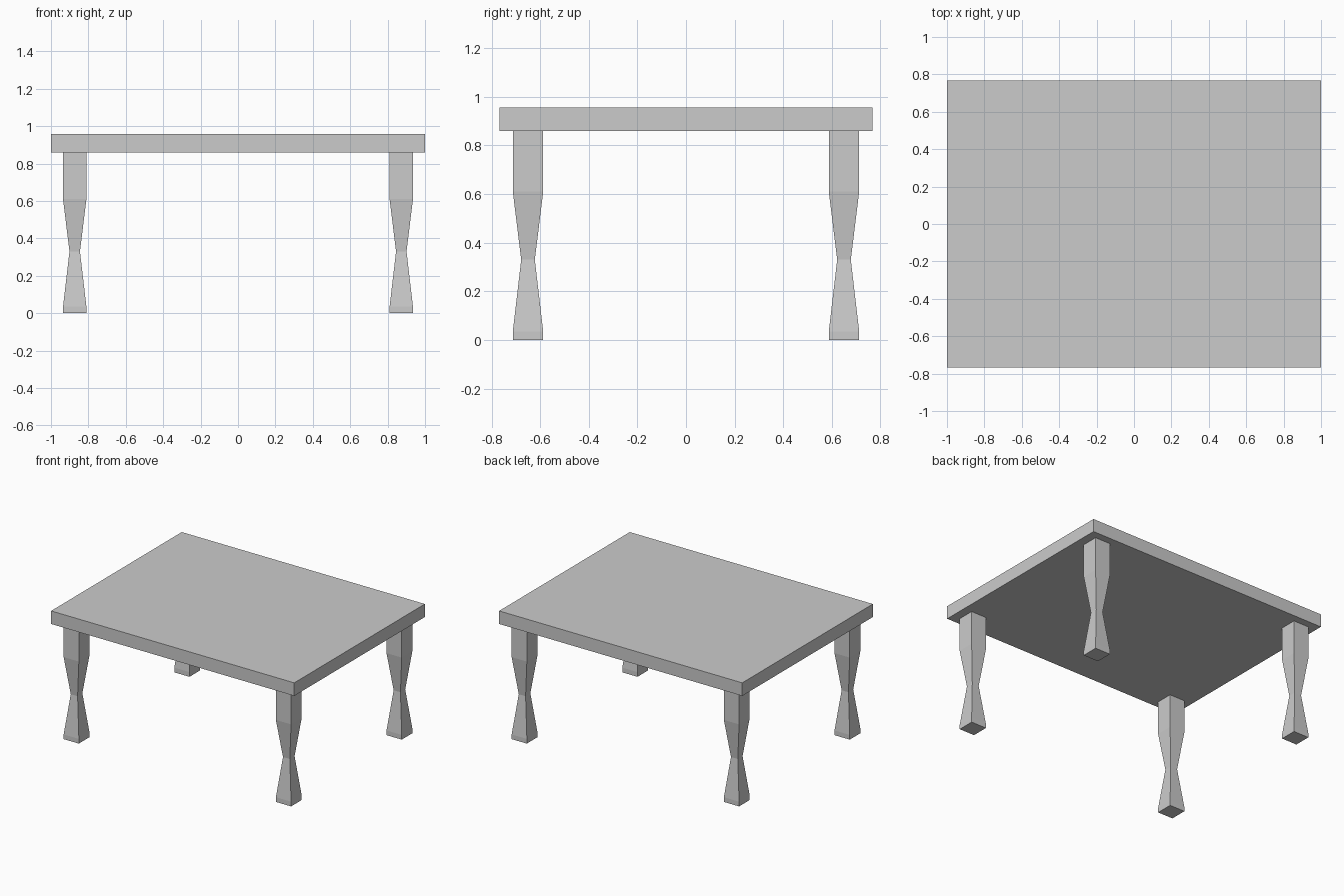
import bpy, bmesh

if "Cube" in bpy.data.objects:
    bpy.data.objects.remove(bpy.data.objects["Cube"])

# Tabletop slab
TOP_Z, UNDER_Z = 0.957, 0.86
bpy.ops.mesh.primitive_cube_add(size=1, location=(0, 0, (TOP_Z + UNDER_Z) / 2))
top = bpy.context.object
top.name = "tabletop"
top.scale = (2.0, 1.535, TOP_Z - UNDER_Z)
bpy.ops.object.transform_apply(location=True, rotation=False, scale=True)

# Square leg with a pinched waist: (height, half width)
PROFILE = [(0, 0.0625), (0.035, 0.0625), (0.33, 0.028), (0.61, 0.0625), (UNDER_Z, 0.0625)]
CX, CY = 0.873, 0.65

bm = bmesh.new()
rings = [[bm.verts.new((CX + sx * r, CY + sy * r, z))
          for sx, sy in ((-1, -1), (1, -1), (1, 1), (-1, 1))] for z, r in PROFILE]
for low, high in zip(rings, rings[1:]):
    for i in range(4):
        j = (i + 1) % 4
        bm.faces.new((low[i], low[j], high[j], high[i]))
bm.faces.new(rings[0][::-1])
bm.faces.new(rings[-1])
bmesh.ops.recalc_face_normals(bm, faces=bm.faces)
mesh = bpy.data.meshes.new("legs")
bm.to_mesh(mesh)
bm.free()
legs = bpy.data.objects.new("legs", mesh)
bpy.context.collection.objects.link(legs)

# Mirror to all four corners
mirror = legs.modifiers.new("corners", 'MIRROR')
mirror.use_axis = (True, True, False)
mirror.use_mirror_merge = False
